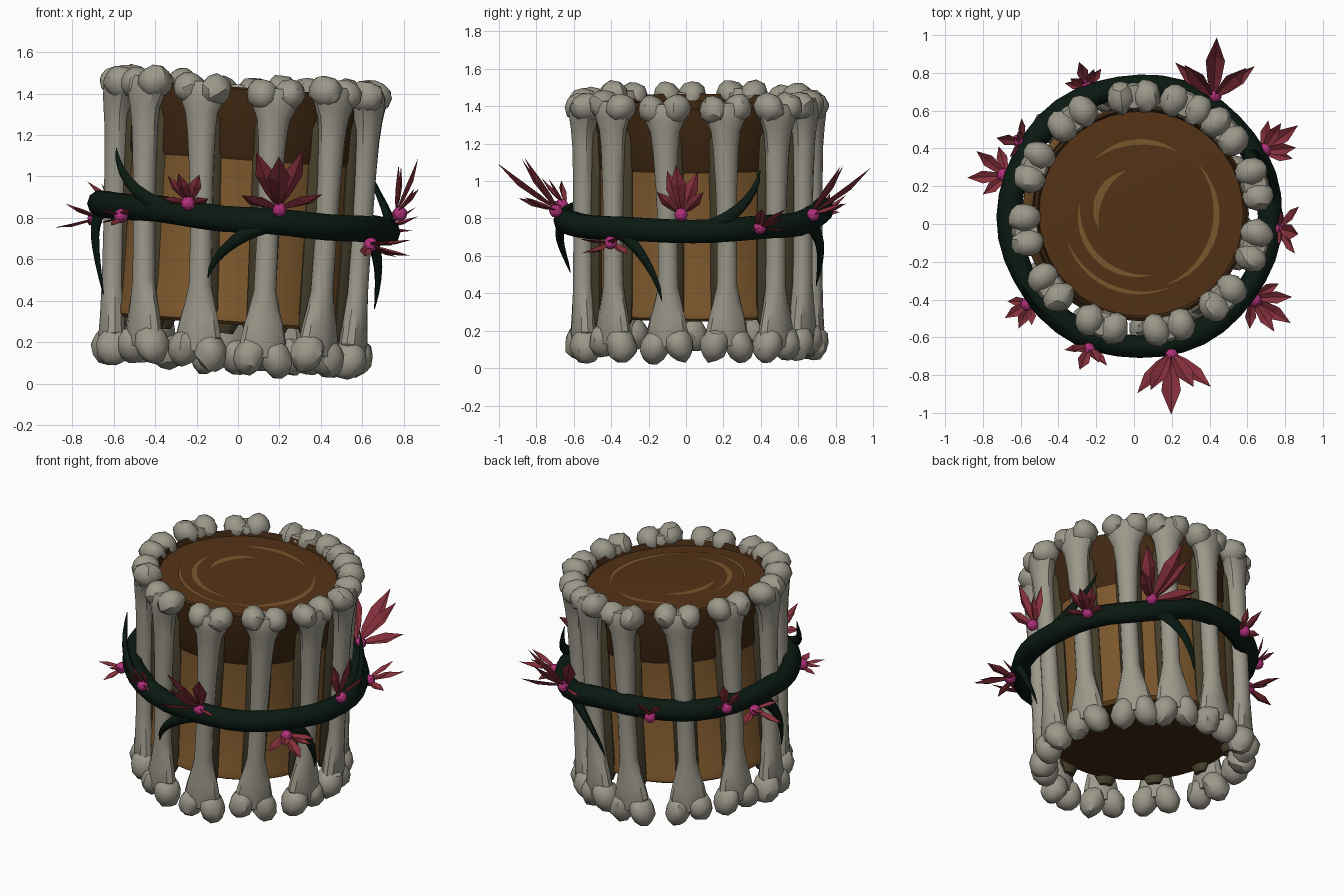
import bpy, bmesh, math, random
from mathutils import Vector, Matrix

if "Cube" in bpy.data.objects:
    bpy.data.objects.remove(bpy.data.objects["Cube"])

random.seed(4)
UP = Vector((0, 0, 1))
CX, CY = 0.03, 0.04                       # ring centre
PIVOT = Vector((-0.005, 0.055, 0.78))
# the whole drum leans slightly to +x
TILT = (Matrix.Translation(PIVOT) @ Matrix.Rotation(math.radians(4), 4, 'Y')
        @ Matrix.Translation((0, 0, -PIVOT.z)))


def mat(name, r, g, b):
    m = bpy.data.materials.new(name)
    m.diffuse_color = (r, g, b, 1)
    m.use_nodes = True
    m.node_tree.nodes["Principled BSDF"].inputs["Base Color"].default_value = m.diffuse_color
    return m


BONE = mat("bone", 0.33, 0.315, 0.255)
STAVE = mat("old_wood", 0.06, 0.048, 0.024)
LIGHT = mat("light_hide", 0.20, 0.095, 0.025)
DARK = mat("dark_hide", 0.05, 0.021, 0.006)
SKIN = mat("drum_skin", 0.09, 0.033, 0.008)
VINE = mat("vine", 0.003, 0.010, 0.006)
PETAL = mat("petal", 0.24, 0.03, 0.045)
PINK = mat("flower_heart", 0.45, 0.03, 0.2)


def finish(bm, name, material, smooth=None, tilt=False):
    bmesh.ops.recalc_face_normals(bm, faces=bm.faces)
    if tilt:
        bm.transform(TILT)
    me = bpy.data.meshes.new(name)
    bm.to_mesh(me)
    bm.free()
    ob = bpy.data.objects.new(name, me)
    bpy.context.collection.objects.link(ob)
    me.materials.append(material)
    if smooth:
        bpy.ops.object.select_all(action='DESELECT')
        ob.select_set(True)
        bpy.context.view_layer.objects.active = ob
        bpy.ops.object.shade_smooth_by_angle(angle=math.radians(smooth))
    return ob


def polar(deg, r, z, cx=0.0, cy=0.0):
    a = math.radians(deg)
    return Vector((cx + r * math.cos(a), cy + r * math.sin(a), z))


def sweep(bm, pts, sizes, sides, ref, closed=False):
    """Tube through pts; sizes are (half width across ref, half width along ref)."""
    rings, n = [], len(pts)
    for i, p in enumerate(pts):
        a = pts[(i - 1) % n] if closed else pts[max(i - 1, 0)]
        b = pts[(i + 1) % n] if closed else pts[min(i + 1, n - 1)]
        t = (b - a).normalized()
        u = t.cross(ref).normalized()
        v = u.cross(t)
        w, d = sizes[i]
        rings.append([bm.verts.new(p + u * w * math.cos(k * math.tau / sides)
                                   + v * d * math.sin(k * math.tau / sides))
                      for k in range(sides)])
    for i in range(n if closed else n - 1):
        r0, r1 = rings[i], rings[(i + 1) % n]
        for k in range(sides):
            bm.faces.new((r0[k], r0[(k + 1) % sides], r1[(k + 1) % sides], r1[k]))
    if not closed:
        bm.faces.new(rings[0])
        bm.faces.new(rings[-1])


def lathe(name, profile, material, seg=40):
    bm = bmesh.new()
    vs = [bm.verts.new((r, 0, z)) for r, z in profile]
    es = [bm.edges.new(e) for e in zip(vs, vs[1:])]
    bmesh.ops.spin(bm, geom=vs + es, cent=(0, 0, 0), axis=UP, angle=math.tau,
                   steps=seg, use_merge=True)
    bmesh.ops.remove_doubles(bm, verts=bm.verts, dist=1e-4)
    return finish(bm, name, material, 35, tilt=True)


# drum shell
lathe("drum_base", [(0, 0.30), (0.53, 0.285)], DARK)
lathe("drum_body", [(0.53, 0.285), (0.555, 0.30), (0.555, 0.34), (0.545, 0.36),
                    (0.55, 1.1)], LIGHT)
lathe("drum_collar", [(0.55, 1.08), (0.56, 1.1), (0.57, 1.42), (0.555, 1.43), (0.54, 1.39)], DARK)
lathe("drum_skin", [(0, 1.405), (0.4, 1.405), (0.545, 1.395)], SKIN)

# painted swirls on the skin
bm = bmesh.new()
for r, a0, a1, w in ((0.40, 290, 400, .016), (0.38, 60, 130, .014), (0.33, 170, 280, .015),
                     (0.24, 110, 200, .02), (0.42, 200, 290, .01)):
    rows = []
    for i in range(13):
        h = w * math.sin(math.pi * i / 12) + 0.001
        a = a0 + (a1 - a0) * i / 12
        rows.append([bm.verts.new(polar(a, r + s * h, 1.408)) for s in (-1, 1)])
    for p, q in zip(rows, rows[1:]):
        bm.faces.new((p[0], p[1], q[1], q[0]))
finish(bm, "skin_swirls", LIGHT, tilt=True)

# ring of bones, each with a dark stave behind it: (angle, sideways shift of the foot)
for i, (ang, foot) in enumerate(((93, 0), (67, 0), (44, 0), (15, 0), (-15, 0), (-46, 0),
                                 (-77, .03), (-109, .05), (-141, .07), (-172, .05),
                                 (157, .04), (127, .02))):
    out = polar(ang, 1, 0)
    tan = UP.cross(out)
    dz = random.uniform(-0.015, 0.015)
    bend = random.uniform(-0.012, 0.012)

    def axis(z):
        return (out * 0.62 + UP * (z + dz) + tan * bend * math.sin(z * 3)
                + Vector((foot, 0, 0)) * max(0, (1.3 - z) / 1.1))

    bm = bmesh.new()
    # (height, half width, half depth)
    prof = [(0.15, .07, .06), (0.22, .115, .065), (0.30, .098, .06), (0.38, .076, .058),
            (0.47, .056, .055), (0.75, .054, .054), (1.0, .06, .056), (1.2, .07, .06),
            (1.30, .082, .068), (1.36, .11, .075), (1.42, .135, .075), (1.45, .11, .06)]
    sweep(bm, [axis(z) for z, _, _ in prof], [(w, d) for _, w, d in prof], 12, out)
    basis = Matrix((out, tan, UP)).transposed().to_4x4()
    for z, spread, size in ((1.42, .066, (.088, .074, .08)), (0.155, .066, (.086, .076, .10))):
        for s in (-1, 1):
            lean = Matrix.Rotation(s * (0.35 if z < 1 else -0.5), 4, 'X')
            turn = Matrix.Rotation(random.uniform(-.6, .6), 4, 'Z')
            pos = axis(z + random.uniform(-.012, .012)) + tan * s * spread
            lobe = bmesh.ops.create_icosphere(
                bm, subdivisions=2, radius=1,
                matrix=Matrix.Translation(pos) @ basis @ lean @ Matrix.Diagonal((*size, 1)) @ turn)
            for v in lobe["verts"]:
                v.co += (v.co - pos) * random.uniform(-.06, .08)
    finish(bm, f"bone_{i + 1}", BONE, 33, tilt=True)
    bm = bmesh.new()
    sweep(bm, [axis(z - dz) - out * 0.07 for z in (0.24, 0.3, 0.8, 1.26, 1.34)],
          [(.04, .02), (.07, .045), (.072, .05), (.08, .05), (.04, .025)], 10, out)
    finish(bm, f"stave_{i + 1}", STAVE, 40, tilt=True)

# vine wound round the middle
HEIGHTS = [.73, .76, .85, .84, .87, .85, .79, .75]    # every 45 degrees


def vine_z(deg):
    f = (deg % 360) / 45
    i = int(f)
    t = f - i
    t = t * t * (3 - 2 * t)
    return HEIGHTS[i % 8] * (1 - t) + HEIGHTS[(i + 1) % 8] * t


bm = bmesh.new()
sweep(bm, [polar(a, 0.69, vine_z(a), CX, CY) for a in range(0, 360, 9)],
      [(.064 + .005 * math.sin(i), .066) for i in range(40)], 10, UP, closed=True)
finish(bm, "vine_ring", VINE, 50)

# tapering tendrils: start angle, end angle, tip height, tip radius
for i, (a0, a1, z1, r1) in enumerate(((248, 211, 1.14, .72), (284, 255, .51, .68),
                                      (322, 345, .36, .65), (0, 31, 1.06, .69),
                                      (58, 83, .44, .66), (164, 190, .43, .69))):
    bm = bmesh.new()
    pts, sizes = [], []
    z0 = vine_z(a0)
    for k in range(9):
        t = k / 8
        pts.append(polar(a0 + (a1 - a0) * (1 - (1 - t) ** 1.4),
                         0.70 + (r1 - .7) * t + 0.025 * math.sin(t * 3.1),
                         z0 + (z1 - z0) * t ** 1.5, CX, CY))
        sizes.append((.045 * (1 - t) ** .7 + .002, .03 * (1 - t) ** .7 + .002))
    sweep(bm, pts, sizes, 8, polar(a0, 1, 0))
    finish(bm, f"tendril_{i + 1}", VINE, 50)

# flowers: angle, height, petal length, upward pitch, heading, fan half angle, petal count
for i, (ang, z, ln, pitch, yaw, fan, n) in enumerate((
        (283, .84, .42, 36, 276, 42, 5), (249, .87, .20, 45, 249, 60, 5),
        (218, .81, .18, -5, 225, 50, 4), (324, .67, .25, -14, 330, 58, 5),
        (355, .82, .29, 66, 355, 40, 5), (28, .75, .24, 12, 33, 50, 5),
        (58, .82, .41, 36, 88, 52, 5), (112, .82, .18, 35, 112, 58, 5),
        (163, .80, .24, 0, 160, 58, 4), (148, .86, .20, 55, 148, 50, 4))):
    out = polar(yaw, 1, 0)
    tan = UP.cross(out)
    p = math.radians(pitch)
    main = out * math.cos(p) + UP * math.sin(p)
    nor = main.cross(tan)
    base = polar(ang, 0.735, z, CX, CY)
    bm = bmesh.new()
    for k in range(n):
        f = k / (n - 1) * 2 - 1
        a = math.radians(fan * f + random.uniform(-5, 5))
        cup = (0.3 if k % 2 else -0.25) * (f != 0)
        d = (main * math.cos(a) + tan * math.sin(a) + nor * cup).normalized()
        side = d.cross(nor).normalized()
        l = ln * (1 - 0.3 * abs(f))
        w = 0.014 + l * 0.09
        # folded leaf blade: rim, midrib and tip
        mid = [bm.verts.new(base + d * l * t + nor * h * l)
               for t, h in ((0, 0), (.3, -.04), (.62, -.05), (1, .03))]
        for s in (-1, 1):
            e = [bm.verts.new(base + d * l * t + side * s * w * q + nor * .02 * l)
                 for t, q in ((.3, .7), (.62, 1))]
            bm.faces.new((mid[0], mid[1], e[0]))
            bm.faces.new((mid[1], mid[2], e[1], e[0]))
            bm.faces.new((mid[2], mid[3], e[1]))
    finish(bm, f"flower_{i + 1}_petals", PETAL)
    bm = bmesh.new()
    bmesh.ops.create_icosphere(bm, subdivisions=2, radius=0.036,
                               matrix=Matrix.Translation(base + polar(ang, 0.02, 0)))
    finish(bm, f"flower_{i + 1}_heart", PINK)
